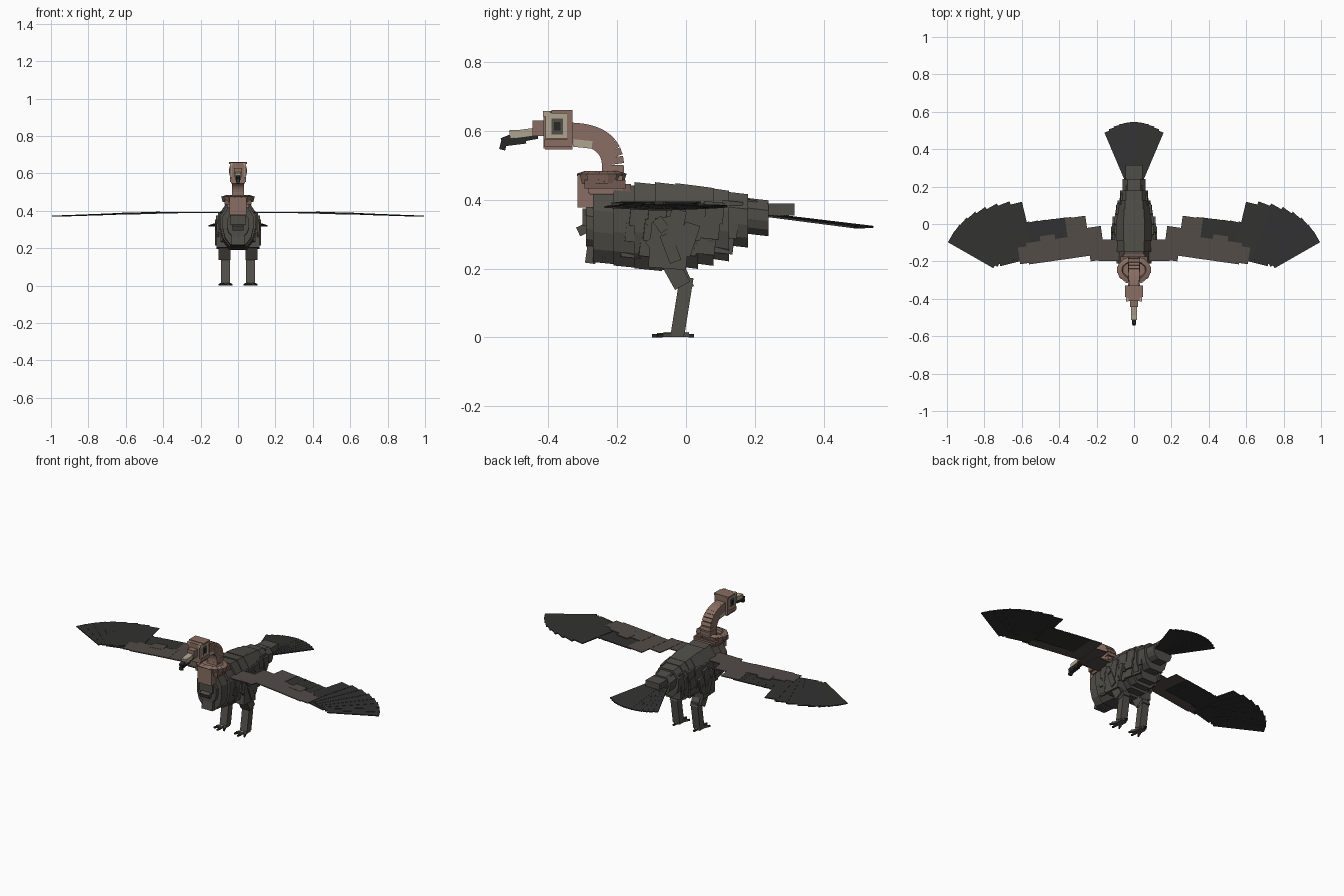
import bpy, bmesh, math
from mathutils import Matrix, Vector, Euler

cube = bpy.data.objects.get("Cube")
if cube:
    bpy.data.objects.remove(cube, do_unlink=True)


def material(name, r, g, b):
    m = bpy.data.materials.new(name)
    m.use_nodes = True
    m.diffuse_color = (r, g, b, 1)
    m.node_tree.nodes["Principled BSDF"].inputs["Base Color"].default_value = (r, g, b, 1)
    return m


PLUMAGE = material("body plumage grey", 0.078, 0.074, 0.062)
COVERT = material("wing covert brown", 0.085, 0.072, 0.063)
FLIGHT = material("flight feather black", 0.031, 0.031, 0.030)
SKIN = material("bare skin pink", 0.25, 0.155, 0.122)
SKIN_DARK = material("ruff skin brown", 0.17, 0.105, 0.082)
CREAM = material("pale cream", 0.43, 0.37, 0.28)
BEAK = material("beak black", 0.022, 0.021, 0.019)
LEG = material("leg grey", 0.085, 0.08, 0.068)


def finish(name, bm, mat, mirror=False):
    bmesh.ops.recalc_face_normals(bm, faces=bm.faces)
    me = bpy.data.meshes.new(name)
    bm.to_mesh(me)
    bm.free()
    me.materials.append(mat)
    ob = bpy.data.objects.new(name, me)
    bpy.context.collection.objects.link(ob)
    if mirror:
        ob.modifiers.new("Mirror", 'MIRROR').use_mirror_merge = False
    return ob


def boxes(name, mat, items, mirror=False):
    """Each item: centre, size, optional rotation in degrees."""
    bm = bmesh.new()
    for it in items:
        rot = it[2] if len(it) > 2 else (0, 0, 0)
        e = Euler([math.radians(a) for a in rot])
        m = Matrix.LocRotScale(Vector(it[0]), e, Vector(it[1]))
        bmesh.ops.create_cube(bm, size=1, matrix=m)
    return finish(name, bm, mat, mirror)


def limb(y0, z0, y1, z1, x, wx, wy):
    """Box running between two points in the side plane."""
    dy, dz = y1 - y0, z1 - z0
    a = math.degrees(math.atan2(-dy, dz))
    return ((x, (y0 + y1) / 2, (z0 + z1) / 2), (wx, wy, math.hypot(dy, dz)), (a, 0, 0))


# Body: overlapping eight-sided slabs (y start, y end, bottom, top, half width)
slabs = [(-.29, -.24, .26, .385, .060), (-.27, -.19, .215, .425, .082),
         (-.21, -.13, .205, .438, .093), (-.15, -.07, .197, .447, .099),
         (-.09, -.02, .195, .447, .102), (-.03, .035, .203, .444, .100),
         (.02, .08, .212, .438, .095), (.07, .125, .225, .430, .087),
         (.11, .18, .265, .420, .076), (.17, .24, .298, .402, .062)]
bm = bmesh.new()
for y0, y1, b, t, w in slabs:
    h = t - b
    prof = [(.5 * w, b), (.85 * w, b + .18 * h), (w, b + .42 * h), (w, b + .72 * h), (.55 * w, t)]
    prof += [(-x, z) for x, z in reversed(prof)]
    ends = [[bm.verts.new((x, y, z + dz)) for x, z in prof] for y, dz in ((y0, .004), (y1, -.004))]
    bm.faces.new(ends[0])
    bm.faces.new(ends[1])
    for i in range(len(prof)):
        j = (i + 1) % len(prof)
        bm.faces.new((ends[0][i], ends[0][j], ends[1][j], ends[1][i]))
finish("body", bm, PLUMAGE)

# Layered feathers on the flanks and back
flank = []
for r, z in enumerate((.26, .305, .35)):
    for k in range(7):
        y = -.21 + .053 * k + .012 * r
        w = .098 - .9 * max(0, abs(y + .03) - .07) ** 1.4 - (.012 if r == 0 else 0)
        flank.append(((w, y, z + .015 * k / 6), (.012, .06, .062), (-6, 0, 5)))
boxes("flank_feathers", PLUMAGE, flank, True)
boxes("back_feathers", PLUMAGE, [((0, -.19 + .052 * k, .437 - .0016 * abs(k - 2) ** 2),
      (.10 - .002 * k, .066, .012), (2 - 2 * k, 0, 0)) for k in range(8)])
boxes("breast_tufts", PLUMAGE, [((0, -.295, .315), (.06, .04, .028), (25, 0, 0)),
      ((0, -.285, .35), (.085, .03, .05)), ((0, -.275, .24), (.07, .03, .05), (-8, 0, 0))])

# Tail: stub and a fan of flat feathers
boxes("tail_base", PLUMAGE, [((0, .275, .372), (.09, .08, .035))])
fan = []
for k in range(-5, 6):
    a = math.radians(k * 4.6)
    n = .335 - .0009 * k * k
    fan.append(((math.sin(a) * (.21 + n / 2 - .17), .21 + math.cos(a) * n / 2,
                 .341 - .0005 * abs(k)), (.045, n, .006), (-6.8, 0, -k * 4.6)))
boxes("tail_fan", FLIGHT, fan)


# Wings: flat plates following a shallow droop
def plate(x, y, sx, sy, angle, lift=0.0):
    z = .391 - .016 * x * x + lift
    return ((x, y, z), (sx, sy, .005), (0, math.degrees(.032 * x), angle))


boxes("wing_coverts", COVERT, [
    plate(.09, -.14, .20, .115, 0), plate(.205, -.105, .08, .18, -8, .001),
    plate(.30, -.07, .11, .215, -8, .002), plate(.40, -.135, .13, .115, -8, .003),
    plate(.505, -.15, .13, .115, -8, .003), plate(.575, -.165, .08, .09, -8, .003),
    plate(.46, -.09, .08, .06, -8, .0045)], True)
boxes("secondary_feathers", FLIGHT, [
    plate(.355 + .042 * k, -.045 - .004 * k, .052, .16 - .002 * k, -5 - 2 * k, -.0005 * k)
    for k in range(6)], True)

# Primaries: base and tip of each feather, spread like fingers
tips = [(.635, .11), (.70, .108), (.765, .092), (.825, .07), (.875, .042),
        (.918, .008), (.952, -.030), (.978, -.068)]
prim = []
for i, (tx, ty) in enumerate(tips):
    f = i / (len(tips) - 1)
    bx, by = .57 + .165 * f, -.165 - .042 * f
    dx, dy = tx - bx, ty - by
    prim.append(plate((tx + bx) / 2, (ty + by) / 2, math.hypot(dx, dy), .074 - .006 * f,
                      math.degrees(math.atan2(dy, dx)), -.0006 * i))
prim.append(plate(.66, -.155, .14, .11, -14, -.002))
boxes("primary_feathers", FLIGHT, prim, True)

# Bare chest and ruff at the base of the neck
boxes("chest_skin", SKIN, [((0, -.285, .425), (.09, .06, .095)), ((0, -.235, .445), (.12, .10, .05))])
ruff = []
for k in range(16):
    a = 2 * math.pi * k / 16
    ruff.append(((.073 * math.sin(a), -.245 - .054 * math.cos(a), .465),
                 (.036, .026, .030), (18, 0, math.degrees(a))))
boxes("ruff", SKIN, ruff)
boxes("ruff_underside", SKIN_DARK, [((0, -.235, .445), (.145, .12, .025)), ((0, -.22, .43), (.12, .12, .03))])

# Neck: a curve of short blocks
path = [Vector(p) for p in ((-.215, .465), (-.195, .575), (-.28, .592), (-.345, .592))]
neck = []
n = 13
for k in range(n):
    t = k / (n - 1)
    c = [(1 - t) ** 3, 3 * t * (1 - t) ** 2, 3 * t * t * (1 - t), t ** 3]
    p = sum((w * q for w, q in zip(c, path)), Vector((0, 0)))
    d = 3 * ((1 - t) ** 2 * (path[1] - path[0]) + 2 * t * (1 - t) * (path[2] - path[1]) + t * t * (path[3] - path[2]))
    ang = math.degrees(math.atan2(-d.x, d.y))
    neck.append(((0, p.x, p.y), (.066 - .012 * t, .064, .021), (ang, 0, 0)))
boxes("neck", SKIN, neck)
boxes("throat", CREAM, [((0, -.30, .562), (.062, .055, .022), (-6, 0, 0))])

# Head
boxes("head", SKIN, [((0, -.372, .603), (.07, .082, .108)), ((0, -.36, .655), (.096, .06, .010)),
                     ((0, -.37, .55), (.076, .08, .008)), ((0, -.425, .607), (.045, .04, .045))])
boxes("head_sides", SKIN, [((.037, -.337, .603), (.014, .016, .10)), ((.037, -.372, .565), (.014, .08, .02))], True)
boxes("eye_patch", CREAM, [((.038, -.376, .615), (.010, .064, .075)), ((.036, -.405, .65), (.014, .02, .016))], True)
boxes("eye_socket", LEG, [((.0425, -.374, .613), (.006, .034, .046))], True)
boxes("eyes", BEAK, [((.046, -.374, .613), (.005, .018, .024))], True)

# Beak
boxes("beak_upper", CREAM, [limb(-.435, .598, -.512, .588, 0, .034, .022), ((0, -.495, .594), (.026, .035, .016))])
boxes("beak_hook", BEAK, [limb(-.465, .574, -.53, .566, 0, .022, .022), limb(-.505, .582, -.535, .57, 0, .024, .018),
                          limb(-.527, .572, -.534, .545, 0, .018, .018)])
boxes("beak_lower", BEAK, [limb(-.43, .584, -.50, .571, 0, .026, .014)])

# Legs
boxes("thighs", PLUMAGE, [limb(-.045, .33, -.055, .20, .085, .06, .11), limb(-.06, .24, -.01, .15, .072, .062, .05),
                          limb(-.06, .35, -.05, .27, .108, .012, .06), limb(-.02, .37, -.04, .27, .112, .012, .045),
                          limb(-.10, .29, -.05, .22, .108, .012, .045), limb(.02, .33, -.01, .24, .108, .012, .045),
                          limb(-.06, .30, -.03, .22, .117, .010, .035), limb(-.085, .345, -.06, .31, .117, .010, .03)], True)
boxes("shanks", LEG, [limb(.002, .175, -.024, .012, .067, .046, .040), limb(-.02, .19, .003, .14, .067, .05, .044)], True)

# Feet: three front toes, one rear toe, pale claws
toes, claws = [], []
for a, length in ((-28, .055), (0, .062), (28, .055), (180, .03)):
    r = math.radians(a)
    d = Vector((math.sin(r), -math.cos(r), 0))
    o = Vector((.067, -.022, .007))
    toes.append((o + d * length / 2, (.014, length, .012), (0, 0, a)))
    claws.append((o + d * (length + .007) - Vector((0, 0, .002)), (.009, .016, .009), (0, 0, a)))
toes.append(((.067, -.024, .010), (.04, .036, .018)))
boxes("toes", LEG, toes, True)
boxes("claws", BEAK, claws, True)
boxes("toe_scales", CREAM, [((.067, -.05, .0135), (.012, .03, .004)), ((.067, 0, .0135), (.012, .016, .004))], True)
